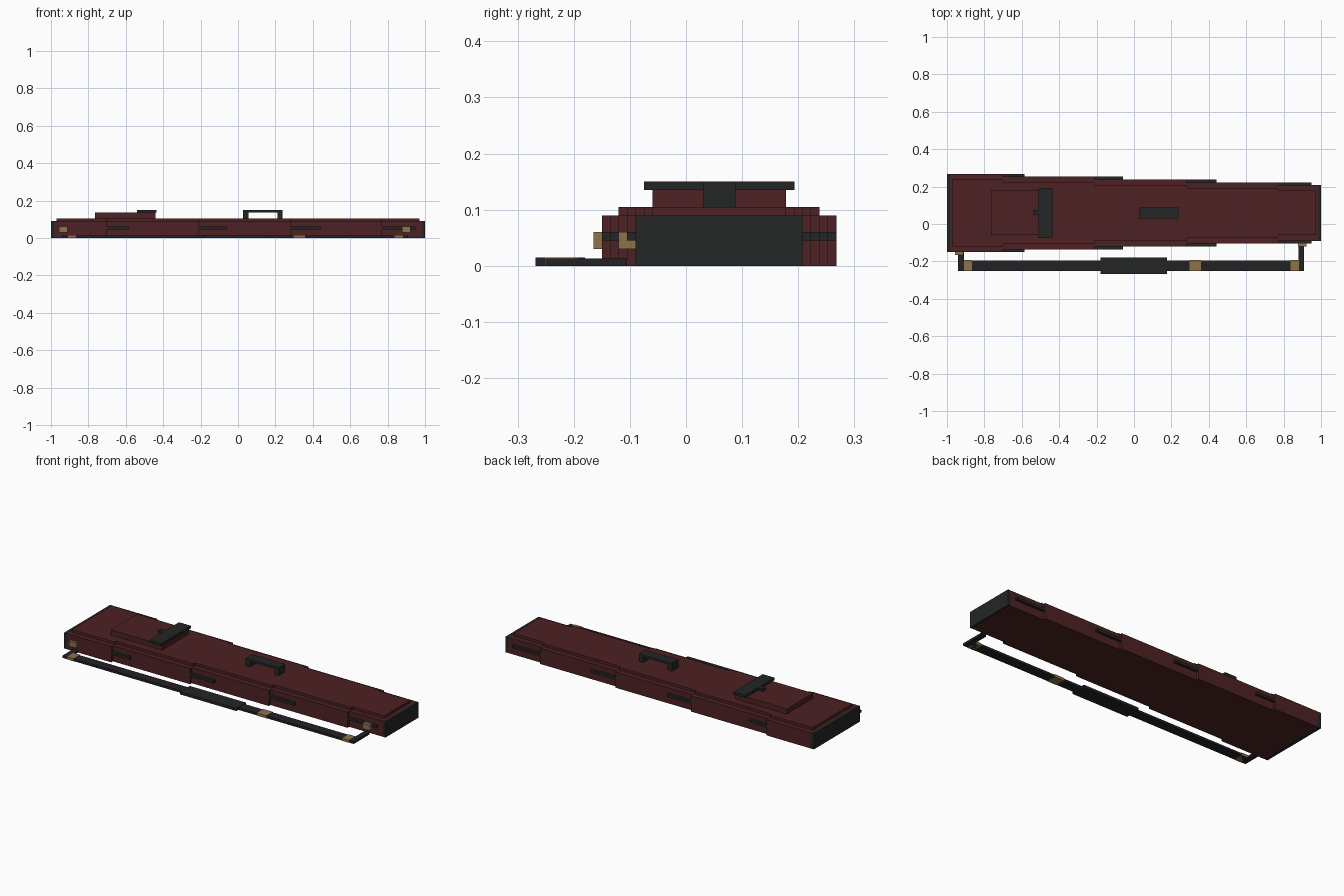
import bpy, bmesh

if "Cube" in bpy.data.objects:
    bpy.data.objects.remove(bpy.data.objects["Cube"])


def material(name, rgb):
    m = bpy.data.materials.new(name)
    m.diffuse_color = (*rgb, 1)
    m.use_nodes = True
    m.node_tree.nodes["Principled BSDF"].inputs["Base Color"].default_value = m.diffuse_color
    return m


MAROON = material("maroon", (0.075, 0.0155, 0.017))
BLACK = material("black_trim", (0.0175, 0.019, 0.019))
WEBBING = material("black_webbing", (0.017, 0.0155, 0.018))
BRASS = material("brass", (0.262, 0.172, 0.068))


def prism(name, outline, z0, z1, mat):
    """Extrude a flat xy outline from z0 to z1."""
    bm = bmesh.new()
    face = bm.faces.new([bm.verts.new((x, y, z0)) for x, y in outline])
    top = bmesh.ops.extrude_face_region(bm, geom=[face])["geom"]
    bmesh.ops.translate(bm, vec=(0, 0, z1 - z0),
                        verts=[g for g in top if isinstance(g, bmesh.types.BMVert)])
    bmesh.ops.recalc_face_normals(bm, faces=bm.faces)
    me = bpy.data.meshes.new(name)
    bm.to_mesh(me)
    bm.free()
    me.materials.append(mat)
    ob = bpy.data.objects.new(name, me)
    bpy.context.collection.objects.link(ob)
    return ob


def box(name, x0, x1, y0, y1, z0, z1, mat):
    return prism(name, [(x0, y0), (x1, y0), (x1, y1), (x0, y1)], z0, z1, mat)


MID = 0.059                                   # centre line of the case
STEPS = [-0.70, -0.21, 0.28, 0.77]            # where the case narrows
HALF = [0.209, 0.194, 0.179, 0.164, 0.149]    # half width of each section


def stepped(x0, x1, inset):
    """Outline of the case, narrowing in steps towards +x."""
    xs = [x0] + STEPS + [x1]
    side = []
    for i, h in enumerate(HALF):
        side += [(xs[i], h - inset), (xs[i + 1], h - inset)]
    return [(x, MID - h) for x, h in side] + [(x, MID + h) for x, h in reversed(side)]


# Case shells, raised lid panel and end caps
prism("lower_shell", stepped(-0.98, 0.985, 0), 0, 0.045, MAROON)
prism("upper_shell", stepped(-0.98, 0.985, 0), 0.045, 0.09, MAROON)
prism("lid_panel", stepped(-0.97, 0.97, 0.03), 0.09, 0.105, MAROON)
box("wide_end_cap", -1, -0.98, MID - HALF[0], MID + HALF[0], 0, 0.09, BLACK)
box("narrow_end_cap", 0.985, 1, MID - HALF[4], MID + HALF[4], 0, 0.09, BLACK)

# Trim strips beside each step, on both sides
for i, (x0, x1) in enumerate(zip(STEPS, [-0.585, -0.06, 0.44, 0.95])):
    for side in (-1, 1):
        ys = sorted((MID + side * HALF[i], MID + side * HALF[i + 1]))
        box("trim_strip", x0, x1, *ys, 0.045, 0.06, BLACK)

# Pocket with its closing flap and tab
box("pocket", -0.765, -0.44, -0.06, 0.178, 0.105, 0.135, MAROON)
box("pocket_flap", -0.51, -0.435, -0.075, 0.193, 0.135, 0.15, BLACK)
box("pocket_tab", -0.54, -0.51, 0.047, 0.075, 0.135, 0.15, BLACK)

# Carry handle
box("handle_grip", 0.028, 0.237, 0.03, 0.088, 0.137, 0.15, BLACK)
for x in (0.028, 0.21):
    box("handle_post", x, x + 0.027, 0.03, 0.088, 0.105, 0.137, BLACK)

# Shoulder strap lying in front of the case
box("shoulder_strap", -0.94, 0.91, -0.25, -0.195, 0, 0.013, WEBBING)
box("shoulder_pad", -0.18, 0.177, -0.268, -0.18, 0, 0.015, BLACK)
box("strap_end_left", -0.94, -0.91, -0.195, -0.15, 0, 0.013, WEBBING)
box("strap_end_right", 0.88, 0.91, -0.195, -0.105, 0, 0.013, WEBBING)
for x0, x1 in ((-0.91, -0.867), (0.297, 0.357), (0.838, 0.882)):
    box("strap_buckle", x0, x1, -0.252, -0.193, 0, 0.015, BRASS)

# Brass clips on the case
box("clip_left", -0.958, -0.912, -0.165, -0.15, 0.03, 0.06, BRASS)
box("clip_right", 0.876, 0.921, -0.12, -0.09, 0.03, 0.06, BRASS)
